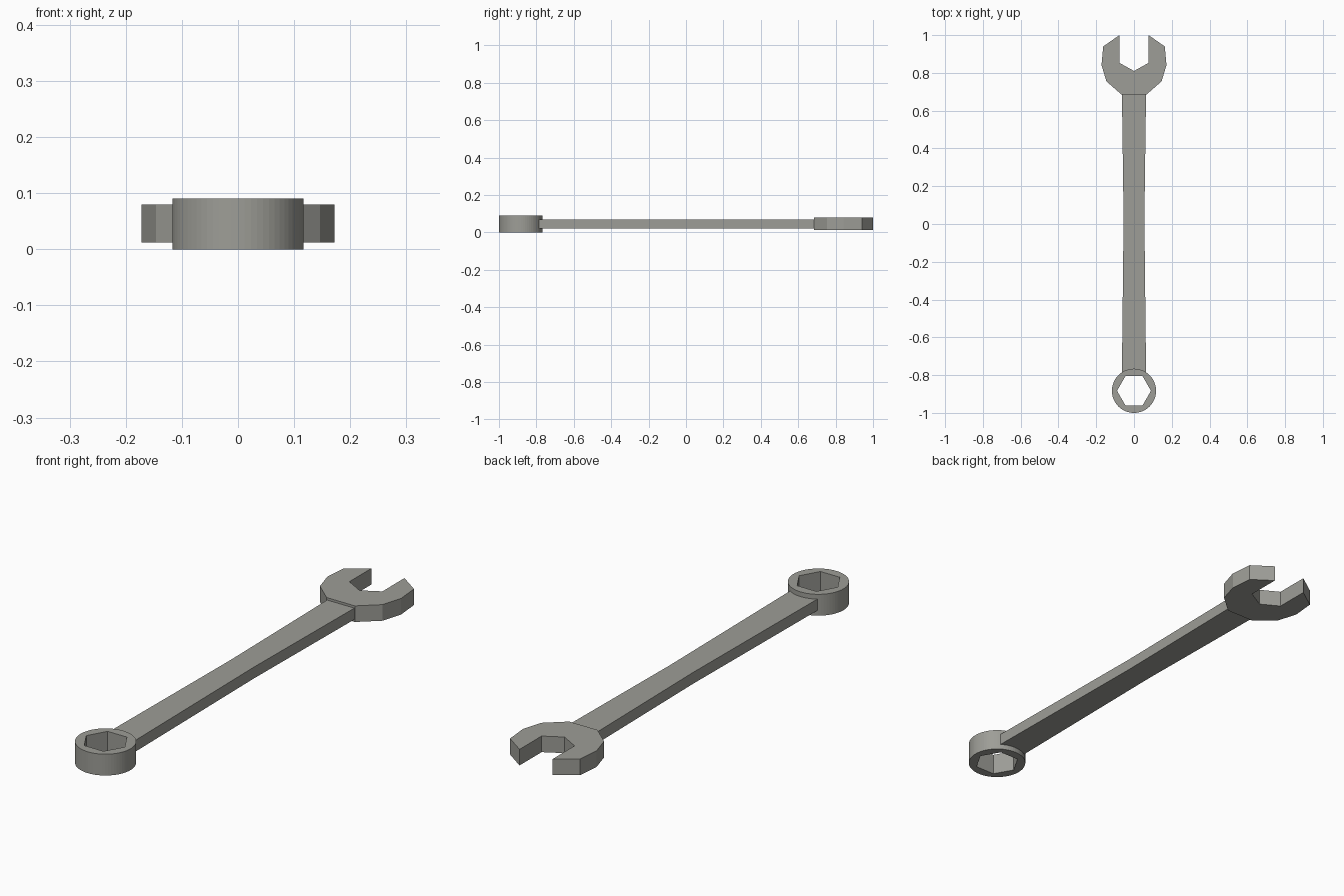
import bpy
from math import cos, sin, pi

cube = bpy.data.objects.get("Cube")
if cube:
    bpy.data.objects.remove(cube, do_unlink=True)

STEEL = (0.34, 0.34, 0.31, 1)
steel = bpy.data.materials.new("grey_steel")
steel.use_nodes = True
steel.diffuse_color = STEEL
bsdf = steel.node_tree.nodes["Principled BSDF"]
bsdf.inputs["Base Color"].default_value = STEEL
bsdf.inputs["Roughness"].default_value = 0.6


def circle(sides, radius, y):
    return [(radius * cos(2 * pi * i / sides), y + radius * sin(2 * pi * i / sides))
            for i in range(sides)]


def mirrored(half):
    """Close a right-hand outline with its mirror image, sharing points on the axis."""
    return half + [(-x, y) for x, y in reversed(half) if x > 0]


def plate(name, outlines, bottom, top):
    """Extrude flat outlines between two heights; inner outlines become holes."""
    curve = bpy.data.curves.new(name, "CURVE")
    curve.dimensions = "2D"
    curve.fill_mode = "BOTH"
    curve.extrude = (top - bottom) / 2
    for points in outlines:
        spline = curve.splines.new("POLY")
        spline.points.add(len(points) - 1)
        for p, (x, y) in zip(spline.points, points):
            p.co = (x, y, 0, 1)
        spline.use_cyclic_u = True
        spline.use_smooth = False
    curve.materials.append(steel)
    obj = bpy.data.objects.new(name, curve)
    obj.location.z = (top + bottom) / 2
    bpy.context.collection.objects.link(obj)
    bpy.ops.object.select_all(action="DESELECT")
    obj.select_set(True)
    bpy.context.view_layer.objects.active = obj
    bpy.ops.object.convert(target="MESH")
    return bpy.context.object


# Closed ring with a hexagonal socket
plate("ring_end", [circle(64, 0.117, -0.883), circle(6, 0.09, -0.883)], 0, 0.09)

# Handle, slightly waisted in the middle
plate("handle", [mirrored([(0.064, -0.79), (0.055, 0.03), (0.064, 0.70)])], 0.022, 0.07)

# Open jaw with a V-bottomed slot
jaw = [(0, 0.81), (0.077, 0.853), (0.077, 1.0), (0.163, 0.94),
       (0.172, 0.842), (0.146, 0.755), (0.066, 0.685)]
plate("open_jaw", [mirrored(jaw)], 0.012, 0.08)
